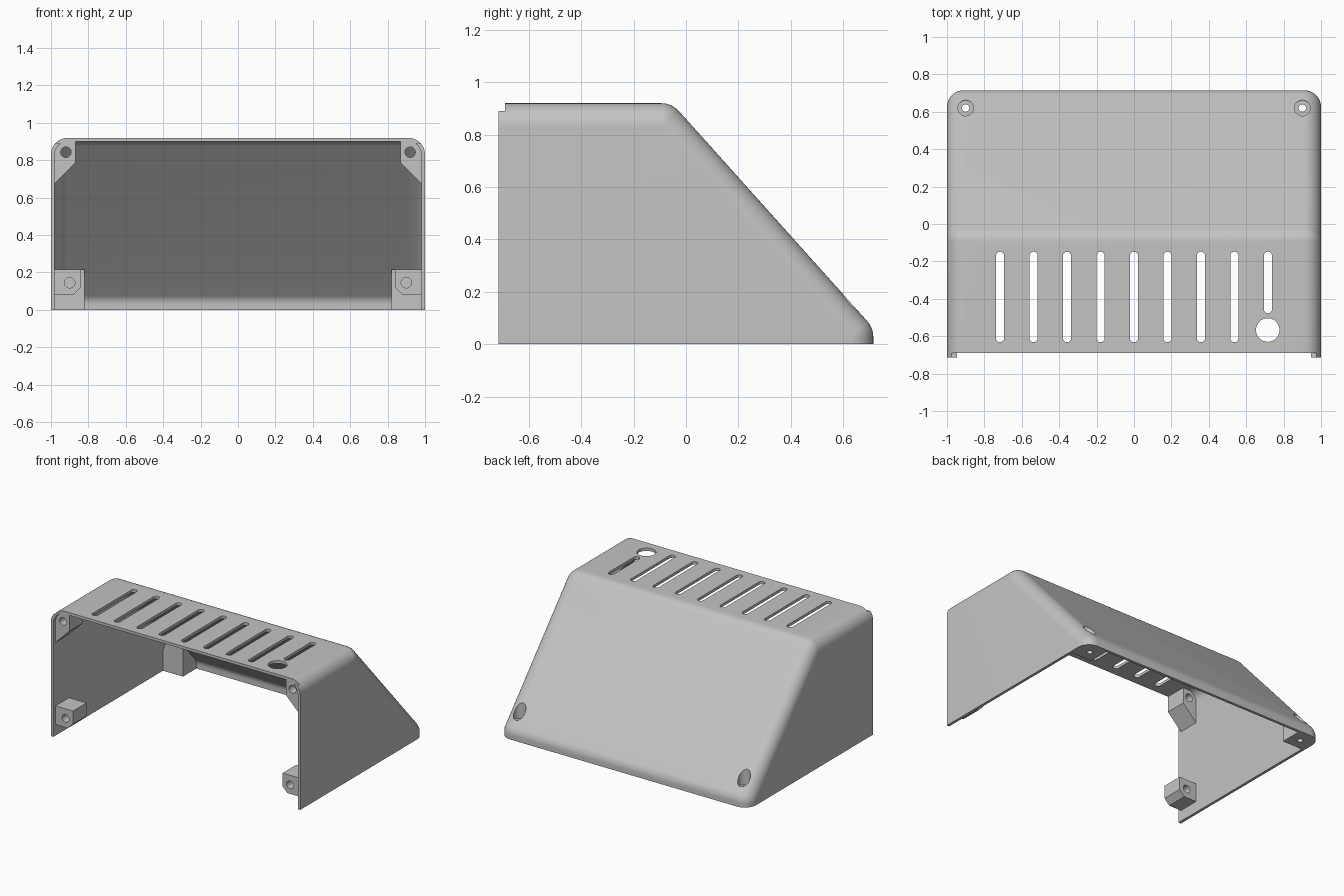
import bpy
import bmesh
import math
from mathutils import Matrix, Vector

if "Cube" in bpy.data.objects:
    bpy.data.objects.remove(bpy.data.objects["Cube"])

FRONT, LIP, TOP = -0.715, -0.69, 0.92
ROUND, WALL = 0.09, 0.02

grey = bpy.data.materials.new("light grey plastic")
grey.use_nodes = True
grey.diffuse_color = (0.55, 0.55, 0.55, 1)
grey.node_tree.nodes["Principled BSDF"].inputs["Base Color"].default_value = grey.diffuse_color


def make_object(name, bm):
    bmesh.ops.recalc_face_normals(bm, faces=bm.faces)
    mesh = bpy.data.meshes.new(name)
    bm.to_mesh(mesh)
    bm.free()
    mesh.materials.append(grey)
    obj = bpy.data.objects.new(name, mesh)
    bpy.context.collection.objects.link(obj)
    return obj


def rounded_body(name, radius):
    """Sloped desk shape: the hull of balls placed at its corners."""
    corners = [(-1, -0.3), (-1, TOP - ROUND), (-0.094, TOP - ROUND),
               (0.625, 0.028), (0.625, -0.3)]
    bm = bmesh.new()
    for side in (-1, 1):
        for y, z in corners:
            place = (Matrix.Translation((side * (1 - ROUND), y, z))
                     @ Matrix.Rotation(math.pi / 2, 4, 'Y'))
            bmesh.ops.create_uvsphere(bm, u_segments=60, v_segments=24,
                                      radius=radius, matrix=place)
    hull = bmesh.ops.convex_hull(bm, input=bm.verts)
    loose = {g for g in hull["geom_interior"] + hull["geom_unused"]
             if isinstance(g, bmesh.types.BMVert)}
    bmesh.ops.delete(bm, geom=list(loose), context='VERTS')
    bmesh.ops.dissolve_limit(bm, angle_limit=0.002, verts=bm.verts, edges=bm.edges)
    return make_object(name, bm)


def prism(name, outline, axis, start, end):
    """Extrude a 2D outline along y (outline in x, z) or z (outline in x, y)."""
    bm = bmesh.new()
    if axis == 'y':
        verts = [bm.verts.new((a, start, b)) for a, b in outline]
        move = Vector((0, end - start, 0))
    else:
        verts = [bm.verts.new((a, b, start)) for a, b in outline]
        move = Vector((0, 0, end - start))
    face = bm.faces.new(verts)
    result = bmesh.ops.extrude_face_region(bm, geom=[face], use_keep_orig=True)
    bmesh.ops.translate(bm, vec=move, verts=[g for g in result["geom"]
                                             if isinstance(g, bmesh.types.BMVert)])
    return make_object(name, bm)


def rectangle(x0, x1, y0, y1):
    return [(x0, y0), (x1, y0), (x1, y1), (x0, y1)]


def stadium(x, y0, y1, radius, steps=16):
    """Slot outline between two end centres; equal centres give a circle."""
    points = []
    for centre, first in ((y1, 0), (y0, math.pi)):
        last = steps if y0 == y1 else steps + 1
        for i in range(last):
            a = first + math.pi * i / steps
            points.append((x + radius * math.cos(a), centre + radius * math.sin(a)))
    return points


def circle(x, y, radius):
    return stadium(x, y, y, radius)


def combine(target, tool, operation='DIFFERENCE'):
    mod = target.modifiers.new("combine", 'BOOLEAN')
    mod.operation, mod.solver, mod.object = operation, 'EXACT', tool
    bpy.context.view_layer.objects.active = target
    bpy.ops.object.modifier_apply(modifier=mod.name)
    bpy.data.objects.remove(tool)


# Outer skin, trimmed flat at the open front and bottom
shell = rounded_body("enclosure_shell", ROUND)
combine(shell, prism("trim", rectangle(-2, 2, FRONT, 2), 'z', 0, 2), 'INTERSECT')

# Cavity, leaving material for the screw bosses
cavity = rounded_body("cavity", ROUND - WALL)
upper_boss = [(1.1, 1.1), (0.87, 1.1), (0.87, 0.785), (1.1, 0.555)]
lower_boss = [(1.1, 0.215), (0.84, 0.215), (0.84, 0.12), (0.88, 0.08), (1.1, 0.08)]
for side in (-1, 1):
    for outline in (upper_boss, lower_boss):
        mirrored = [(side * x, z) for x, z in outline]
        combine(cavity, prism("front_boss", mirrored, 'y', LIP, LIP + 0.155))
    block = rectangle(side * 0.82, side * 1.1, 0.54, 0.9)
    combine(cavity, prism("rear_block", block, 'z', -0.1, 0.215))
combine(shell, cavity)

# Step in the front edge, above the side lips
combine(shell, prism("step", rectangle(-2, 2, -0.9, LIP), 'z', 0.89, 2))

# Screw holes in the bosses and countersunk holes in the rear corners
for side in (-1, 1):
    for x, z in ((0.92, 0.843), (0.9, 0.145)):
        combine(shell, prism("screw_hole", circle(side * x, z, 0.028), 'y', -0.9, -0.4))
    combine(shell, prism("recess", circle(side * 0.9, 0.62, 0.042), 'z', 0.1, 0.5))
    combine(shell, prism("rear_hole", circle(side * 0.9, 0.62, 0.02), 'z', -0.1, 0.2))

# Vent slots in the top; the last is shorter, beside a round opening
for i in range(9):
    x = (i - 4) * 0.179
    front = -0.61 if i < 8 else -0.455
    combine(shell, prism("slot", stadium(x, front, -0.17, 0.022), 'z', 0.7, 1.1))
combine(shell, prism("opening", circle(0.715, -0.567, 0.063), 'z', 0.7, 1.1))

# Smooth the fillets, keep the cut edges sharp
bpy.ops.object.select_all(action='DESELECT')
shell.select_set(True)
bpy.context.view_layer.objects.active = shell
bpy.ops.object.shade_smooth_by_angle(angle=math.radians(25))
